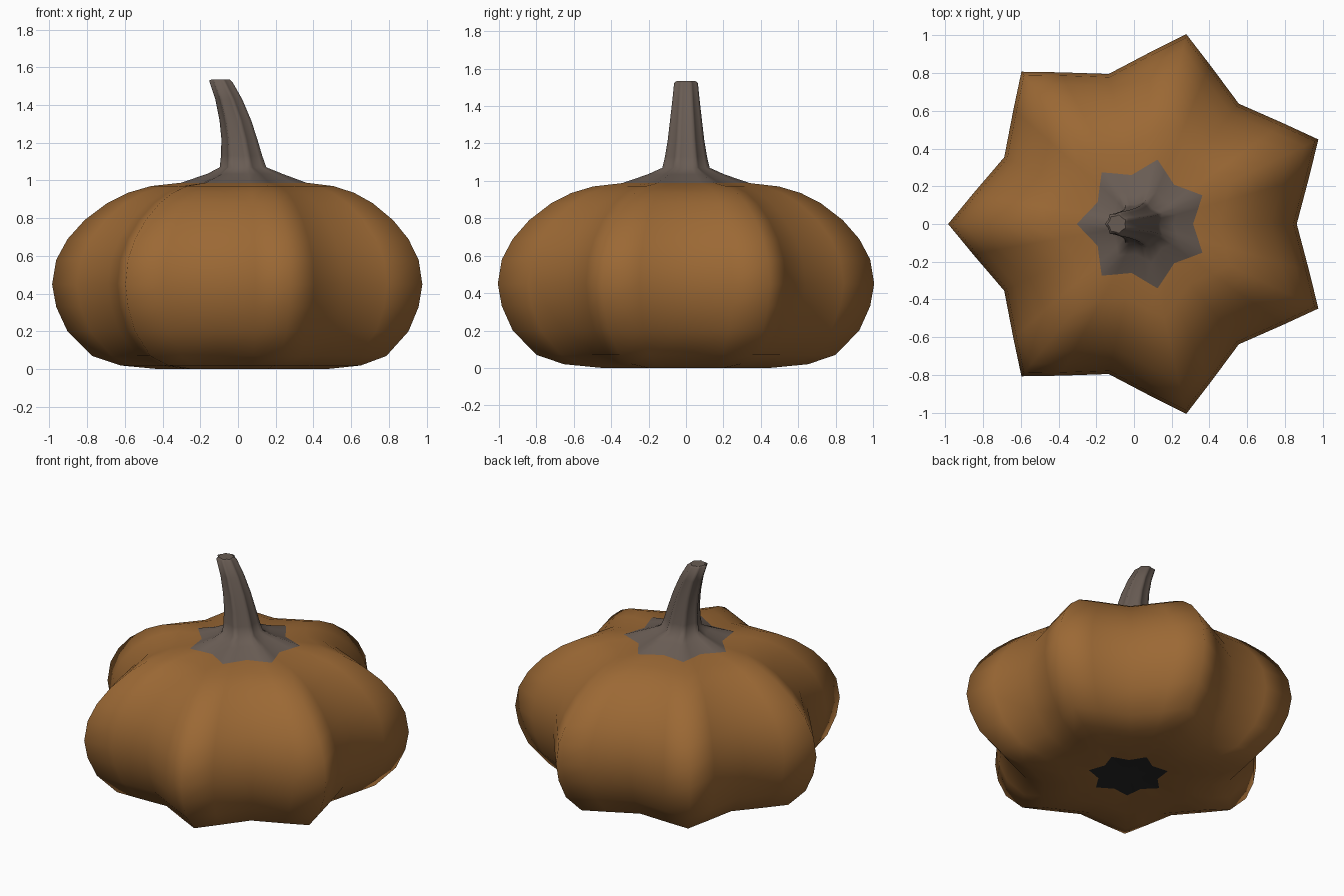
import bpy, bmesh
from math import radians, sin, cos

if "Cube" in bpy.data.objects:
    bpy.data.objects.remove(bpy.data.objects["Cube"])

LOBES = 7
STEP = 360 / LOBES


def material(name, rgb):
    m = bpy.data.materials.new(name)
    m.diffuse_color = (*rgb, 1)
    m.use_nodes = True
    m.node_tree.nodes["Principled BSDF"].inputs["Base Color"].default_value = m.diffuse_color
    return m


# Seven-pointed ring: tip, flank, valley, flank for each lobe
def star_ring(bm, cx, z, tip, valley, tilt=0.0):
    verts = []
    flank = tip * (0.46 + 0.54 * valley) * 1.0
    for i in range(LOBES):
        base = 180 + i * STEP
        for off, r in ((0, tip), (10, flank), (STEP / 2, tip * valley), (STEP - 10, flank)):
            a = radians(base + off)
            x = r * cos(a)
            verts.append(bm.verts.new((cx + x, r * sin(a), z + tilt * x)))
    return verts


def lofted(name, rings, mat, cap_top=False, cap_bottom=False):
    bm = bmesh.new()
    loops = [star_ring(bm, *r) for r in rings]
    for a, b in zip(loops, loops[1:]):
        n = len(a)
        for i in range(n):
            j = (i + 1) % n
            bm.faces.new((a[i], a[j], b[j], b[i]))
    if cap_top:
        bm.faces.new(loops[-1])
    if cap_bottom:
        bm.faces.new(loops[0][::-1])
    me = bpy.data.meshes.new(name)
    bm.to_mesh(me)
    bm.free()
    ob = bpy.data.objects.new(name, me)
    bpy.context.collection.objects.link(ob)
    me.materials.append(mat)
    for p in me.polygons:
        p.use_smooth = len(p.vertices) == 4
    return ob


orange = material("rind", (0.33, 0.14, 0.035))
brown = material("stalk", (0.14, 0.107, 0.088))
dark = material("blossom_scar", (0.02, 0.02, 0.02))
C = 0.047

# Ribbed body: centre x, height, tip radius, valley ratio
lofted("pumpkin_body", [
    (C, 0.015, 0.25, 0.75), (C, 0.0, 0.46, 0.78), (C, 0.02, 0.67, 0.79),
    (C, 0.07, 0.82, 0.79), (C, 0.2, 0.95, 0.79), (C, 0.33, 1.01, 0.79),
    (C, 0.45, 1.032, 0.79), (C, 0.58, 1.01, 0.79), (C, 0.69, 0.95, 0.79),
    (C, 0.79, 0.86, 0.79), (C, 0.88, 0.74, 0.79), (C, 0.935, 0.63, 0.79),
    (C, 0.97, 0.51, 0.79), (C, 0.988, 0.35, 0.76)], orange)

# Dark scar closing the underside
lofted("bottom_scar", [(C, 0.015, 0.25, 0.75), (C, 0.018, 0.12, 0.75)], dark, cap_top=True)

# Fluted stem, flaring at the base and leaning left
stem = lofted("stem", [
    (C, 0.988, 0.35, 0.76), (C, 1.035, 0.21, 0.78), (0.033, 1.07, 0.13, 0.8),
    (0.025, 1.13, 0.115, 0.82), (0.012, 1.22, 0.1, 0.82), (-0.01, 1.32, 0.088, 0.82),
    (-0.045, 1.43, 0.075, 0.82), (-0.088, 1.525, 0.065, 0.82, -0.05),
    (-0.09, 1.535, 0.05, 0.85)], brown, cap_top=True)

# Underside scar faces downwards
scar = bpy.data.objects["bottom_scar"].data
scar.flip_normals()
